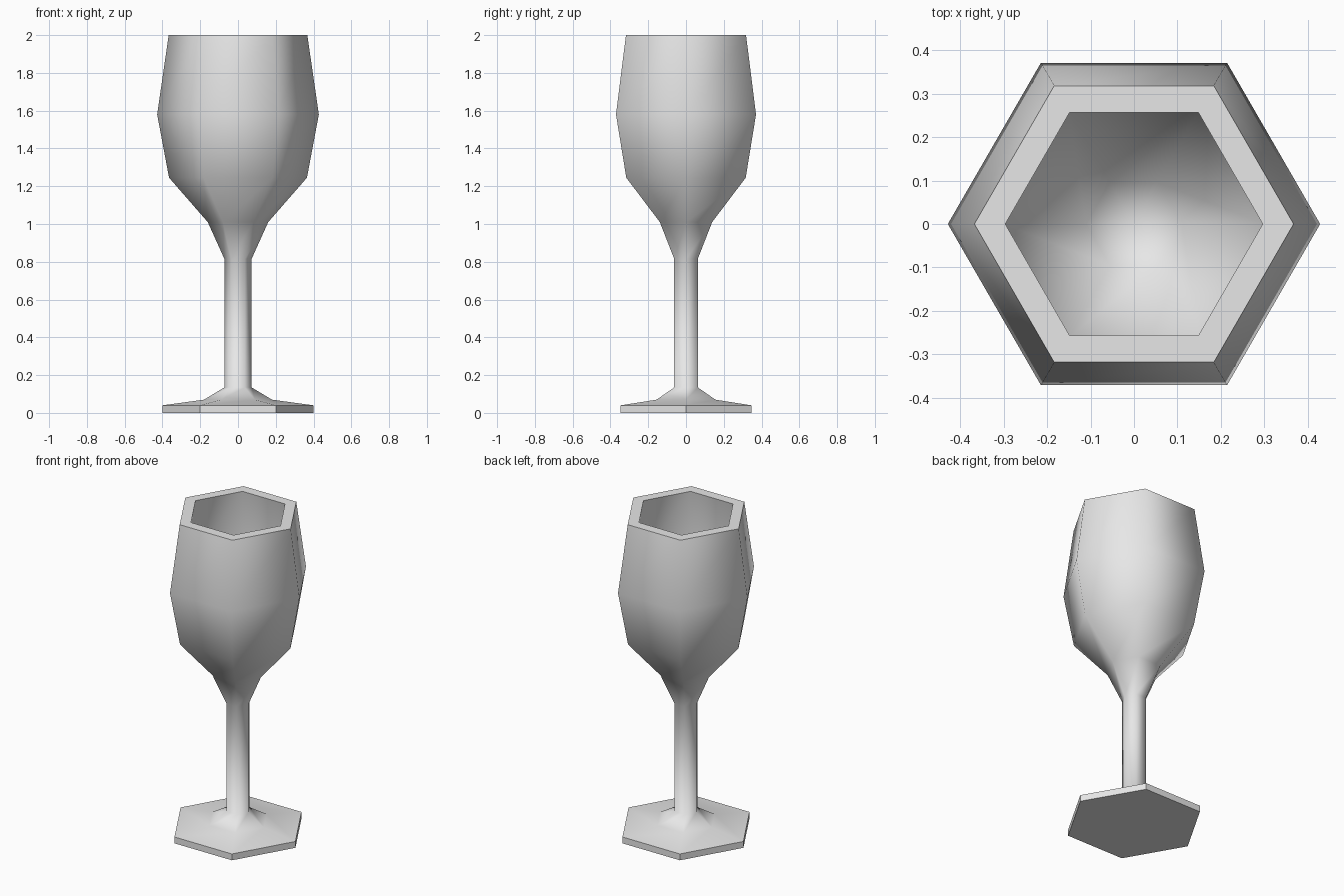
import bpy, bmesh
from math import cos, sin, pi

cube = bpy.data.objects.get("Cube")
if cube:
    bpy.data.objects.remove(cube, do_unlink=True)

SIDES = 6

grey = bpy.data.materials.new("pale grey")
grey.use_nodes = True
grey.diffuse_color = (0.8, 0.8, 0.8, 1)
grey.node_tree.nodes["Principled BSDF"].inputs["Base Color"].default_value = (0.8, 0.8, 0.8, 1)


def lathe(name, profile, flat_below=0.0):
    """Six-sided turned shape; edges of level faces and the foot rim stay sharp."""
    bm = bmesh.new()
    rings = []
    for r, z in profile:
        if r == 0:
            rings.append([bm.verts.new((0, 0, z))] * SIDES)
        else:
            rings.append([bm.verts.new((r * cos(2 * pi * i / SIDES), r * sin(2 * pi * i / SIDES), z))
                          for i in range(SIDES)])
    for low, high in zip(rings, rings[1:]):
        for i in range(SIDES):
            j = (i + 1) % SIDES
            corners = dict.fromkeys((low[i], low[j], high[j], high[i]))
            bm.faces.new(list(corners))
    bmesh.ops.recalc_face_normals(bm, faces=bm.faces)
    for f in bm.faces:
        f.smooth = True
        level = abs(f.normal.z) > 0.999
        rim = max(v.co.z for v in f.verts) <= flat_below
        if level or rim:
            for e in f.edges:
                e.smooth = False
    mesh = bpy.data.meshes.new(name)
    bm.to_mesh(mesh)
    bm.free()
    mesh.materials.append(grey)
    obj = bpy.data.objects.new(name, mesh)
    bpy.context.collection.objects.link(obj)
    return obj


foot = [(0, 0), (0.4, 0), (0.4, 0.04), (0.18, 0.07), (0.072, 0.135)]
stem = [(0.072, 0.815)]
bowl_outside = [(0.16, 1.01), (0.365, 1.245), (0.428, 1.58), (0.367, 2.0)]
bowl_inside = [(0.296, 2.0), (0.355, 1.58), (0.3, 1.28), (0.11, 1.06), (0, 1.0)]

# Foot, stem and hollow bowl turned as one continuous surface
lathe("wine_goblet", foot + stem + bowl_outside + bowl_inside, flat_below=0.041)
